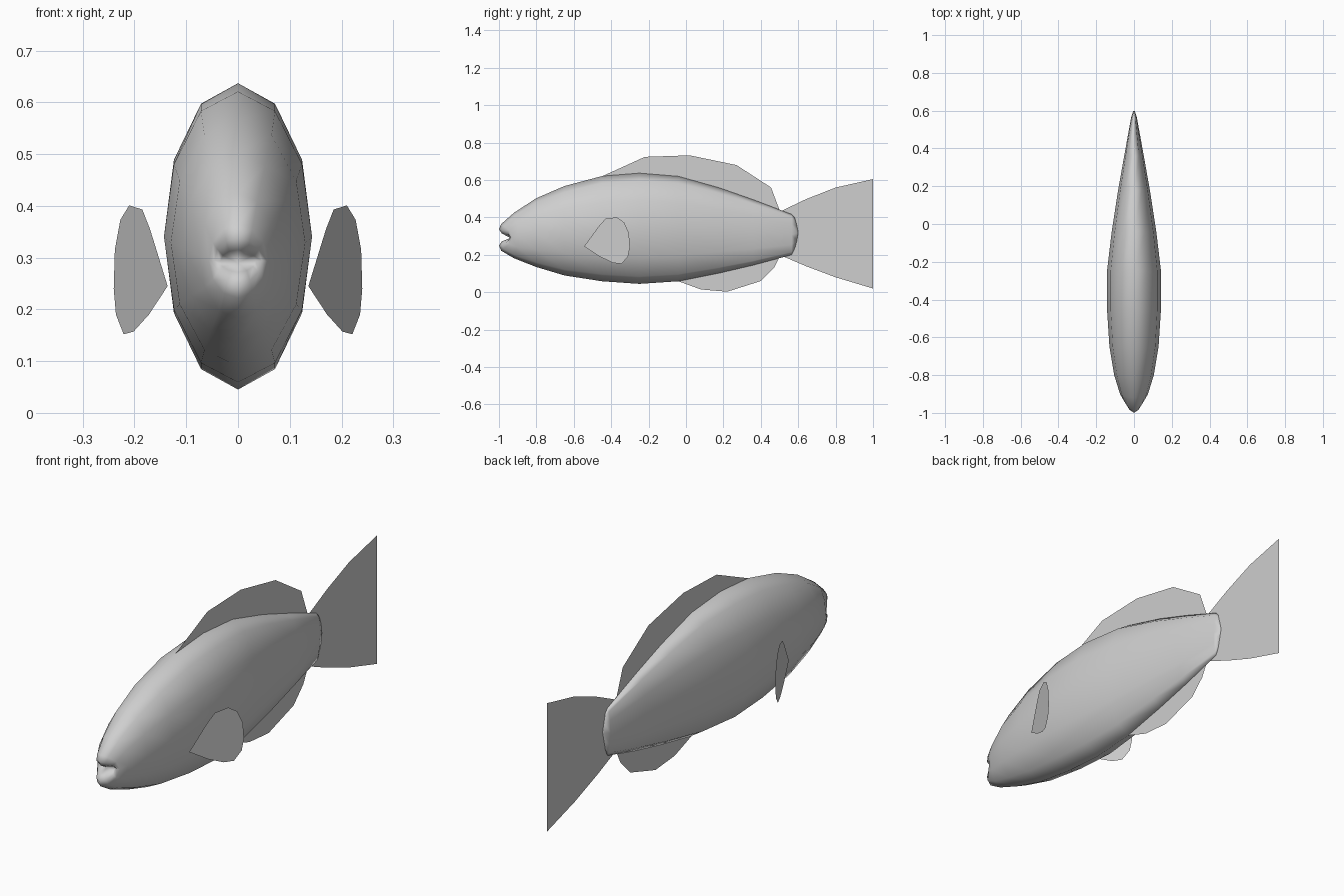
import bpy, bmesh, math

if "Cube" in bpy.data.objects:
    bpy.data.objects.remove(bpy.data.objects["Cube"])

# One plain grey for the whole fish
grey = bpy.data.materials.new("plain grey")
grey.use_nodes = True
colour = (0.62, 0.62, 0.62, 1)
grey.diffuse_color = colour
bsdf = grey.node_tree.nodes["Principled BSDF"]
bsdf.inputs["Base Color"].default_value = colour
bsdf.inputs["Roughness"].default_value = 0.6


def add_object(name, bm):
    mesh = bpy.data.meshes.new(name)
    bm.to_mesh(mesh)
    bm.free()
    mesh.materials.append(grey)
    obj = bpy.data.objects.new(name, mesh)
    bpy.context.collection.objects.link(obj)
    return obj


def add_fin(name, outline, place=lambda y, z: (0, y, z)):
    """Flat sheet from a (y, z) outline."""
    bm = bmesh.new()
    face = bm.faces.new([bm.verts.new(place(y, z)) for y, z in outline])
    bmesh.ops.triangulate(bm, faces=[face])
    return add_object(name, bm)


# Body: twelve-sided oval rings from mouth to tail
# (y on the centre line, y at the sides, top z, bottom z, half width)
RINGS = [
    (-0.985, -0.925, 0.315, 0.272, 0.034),
    (-1.000, -0.938, 0.338, 0.250, 0.046),
    (-0.988, -0.930, 0.365, 0.222, 0.056),
    (-0.920, -0.900, 0.425, 0.182, 0.074),
    (-0.800, -0.800, 0.503, 0.135, 0.105),
    (-0.650, -0.650, 0.568, 0.090, 0.130),
    (-0.450, -0.450, 0.621, 0.059, 0.143),
    (-0.250, -0.250, 0.637, 0.045, 0.143),
    (-0.040, -0.040, 0.620, 0.059, 0.118),
    (0.180, 0.180, 0.558, 0.103, 0.084),
    (0.360, 0.360, 0.495, 0.145, 0.052),
    (0.565, 0.565, 0.417, 0.200, 0.015),
    (0.580, 0.597, 0.400, 0.232, 0.004),
]
SIDES = 12
bm = bmesh.new()
rings = []
for y_mid, y_side, top, bottom, half in RINGS:
    ring = []
    for i in range(SIDES):
        a = math.tau * i / SIDES
        s, c = math.sin(a), math.cos(a)
        y = y_mid + (y_side - y_mid) * s * s
        ring.append(bm.verts.new((half * s, y, (top + bottom) / 2 + (top - bottom) / 2 * c)))
    rings.append(ring)
for a, b in zip(rings, rings[1:]):
    for i in range(SIDES):
        j = (i + 1) % SIDES
        bm.faces.new((a[i], a[j], b[j], b[i]))
# Close the mouth with a sunken point and the tail with a raised one
for ring, point in ((rings[0], (0, -0.94, 0.29)), (rings[-1], (0, 0.6, 0.32))):
    tip = bm.verts.new(point)
    for i in range(SIDES):
        bm.faces.new((ring[i], ring[(i + 1) % SIDES], tip))
bmesh.ops.recalc_face_normals(bm, faces=bm.faces[:])
for f in bm.faces:
    f.smooth = True
add_object("body", bm)

# Centre-line fins, rooted inside the body
add_fin("dorsal_fin", [(-0.46, 0.615), (-0.36, 0.66), (-0.22, 0.724), (0.02, 0.732),
                       (0.27, 0.68), (0.455, 0.56), (0.50, 0.44), (0.18, 0.53), (-0.2, 0.60)])
add_fin("anal_fin", [(-0.05, 0.062), (0.08, 0.015), (0.22, 0.003), (0.40, 0.06),
                     (0.47, 0.13), (0.505, 0.20), (0.18, 0.13), (0.0, 0.09)])
add_fin("tail_fin", [(0.50, 0.43), (0.64, 0.497), (0.80, 0.56), (1.0, 0.605),
                     (1.0, 0.02), (0.80, 0.08), (0.64, 0.14), (0.50, 0.20)])

# Pectoral fins, swept outwards and back on each side
PECTORAL = [(-0.545, 0.245), (-0.465, 0.355), (-0.43, 0.393), (-0.37, 0.401),
            (-0.33, 0.373), (-0.305, 0.315), (-0.30, 0.24), (-0.31, 0.19),
            (-0.345, 0.152), (-0.39, 0.157), (-0.46, 0.19)]
for name, side in (("left", 1), ("right", -1)):
    add_fin(name + "_pectoral_fin", PECTORAL,
            lambda y, z: (side * (0.136 + 0.425 * (y + 0.545)), y, z))
